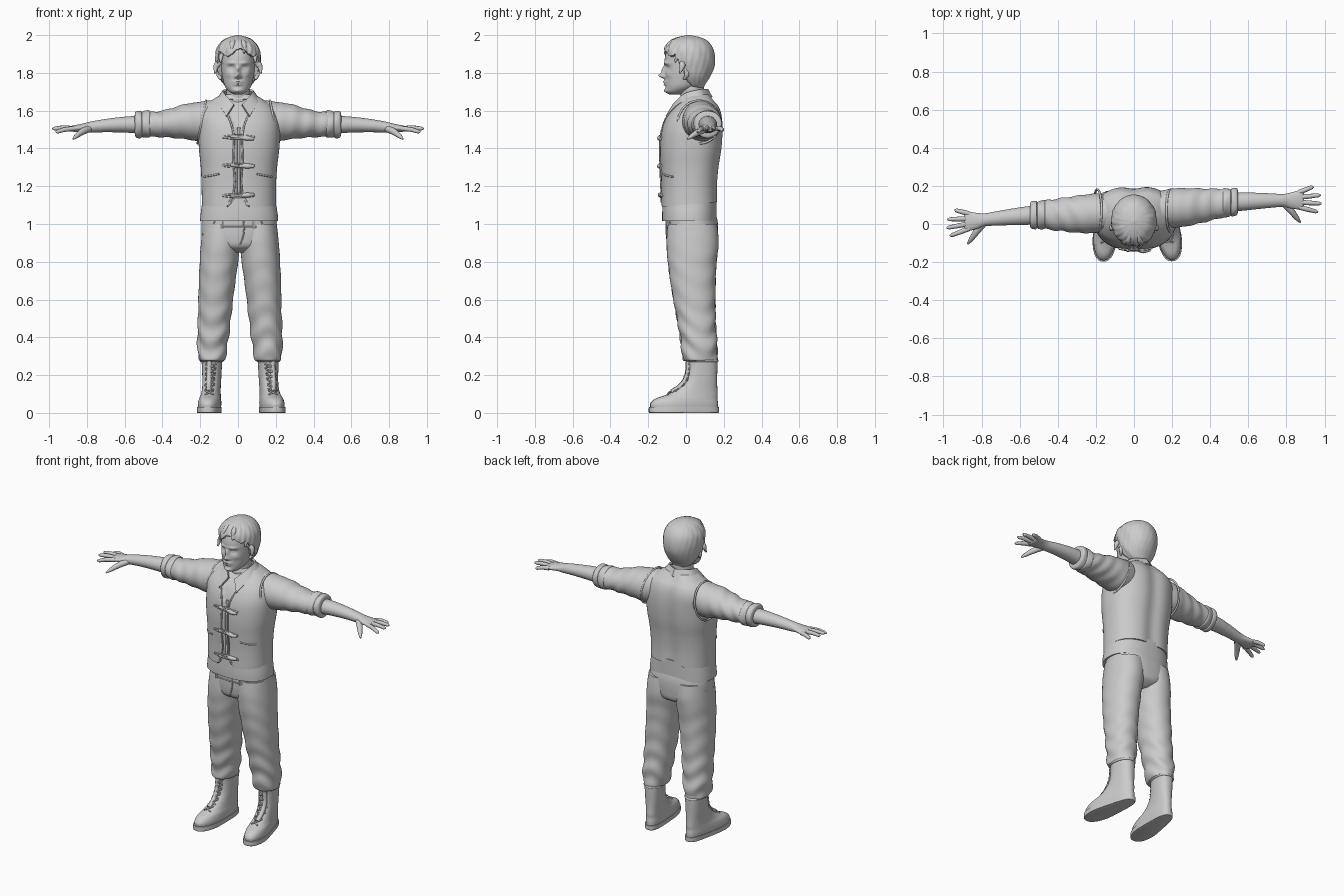
import bpy, bmesh
from math import sin, cos, pi, exp, radians, copysign
from mathutils import Vector, Matrix
from mathutils.bvhtree import BVHTree

if "Cube" in bpy.data.objects:
    bpy.data.objects.remove(bpy.data.objects["Cube"])

clay = bpy.data.materials.new("clay_grey")
clay.use_nodes = True
clay.diffuse_color = (0.6, 0.6, 0.6, 1)
clay.node_tree.nodes["Principled BSDF"].inputs["Base Color"].default_value = clay.diffuse_color
SIDES = ((1, "left"), (-1, "right"))
parts = []


def add(name, data):
    ob = bpy.data.objects.new(name, data)
    bpy.context.collection.objects.link(ob)
    data.materials.append(clay)
    parts.append(ob)
    return ob


def smooth(rows, sub):
    """Catmull-Rom interpolation between rows of numbers."""
    out = []
    for i in range(len(rows) - 1):
        a, b, c, d = (Vector(rows[min(max(i + k, 0), len(rows) - 1)]) for k in (-1, 0, 1, 2))
        for k in range(sub):
            t = k / sub
            out.append(b + (c - a) * t / 2 + (a * 2 - b * 5 + c * 4 - d) * t * t / 2
                       + (b * 3 - a - c * 3 + d) * t ** 3 / 2)
    return out + [Vector(rows[-1])]


def mesh_part(name, verts, faces, solid=0):
    bm = bmesh.new()
    vs = [bm.verts.new(v) for v in verts]
    for f in faces:
        bm.faces.new([vs[i] for i in f])
    bmesh.ops.recalc_face_normals(bm, faces=bm.faces)
    me = bpy.data.meshes.new(name)
    bm.to_mesh(me)
    bm.free()
    ob = add(name, me)
    if solid:
        ob.modifiers.new("thickness", 'SOLIDIFY').thickness = solid
    return ob


def loft(name, rings, axis="z", power=2, n=64, sub=6, ripple=None, edit=None):
    """Skin through rings of (station, centre u, centre v, radius u, radius v)."""
    verts, faces = [], []
    rows = smooth(rings, sub)
    for t, u, v, ru, rv in rows:
        for k in range(n):
            a = 2 * pi * k / n
            c, s = (copysign(abs(f(a)) ** (2 / power), f(a)) for f in (cos, sin))
            m = 1 + (ripple(t, a) if ripple else 0)
            p, q = u + ru * c * m, v + rv * s * m
            co = Vector((p, q, t) if axis == "z" else (t, p, q))
            verts.append(edit(co) if edit else co)
    for j in range(len(rows) - 1):
        for k in range(n):
            m = (k + 1) % n
            faces.append((j * n + k, j * n + m, j * n + n + m, j * n + n + k))
    faces += [tuple(range(n)), tuple(range(len(verts) - n, len(verts)))]
    return mesh_part(name, verts, faces)


def tube(name, pts, r, radii=None, closed=False):
    cu = bpy.data.curves.new(name, 'CURVE')
    cu.dimensions, cu.bevel_depth, cu.bevel_resolution = '3D', r, 3
    cu.resolution_u, cu.use_fill_caps = 6, True
    sp = cu.splines.new('BEZIER')
    sp.bezier_points.add(len(pts) - 1)
    sp.use_cyclic_u = closed
    for i, (bp, p) in enumerate(zip(sp.bezier_points, pts)):
        bp.co, bp.radius = p, radii[i] if radii else 1
        bp.handle_left_type = bp.handle_right_type = 'AUTO'
    return add(name, cu)


def projector(ob):
    """Drop (x, z) points onto the front of a part."""
    me = ob.data
    tree = BVHTree.FromPolygons([v.co for v in me.vertices], [p.vertices for p in me.polygons])

    def drop(x, z, lift=0.0):
        hit = tree.ray_cast(Vector((x, -1, z)), Vector((0, 1, 0)))[0]
        return Vector((x, (hit.y if hit else 0) - lift, z))
    return drop


# Head: lofted skull with raised and sunken facial features
BUMPS = [(0, 1.785, .034, .013, .014), (0, 1.815, .018, .011, .022), (0, 1.752, .012, .024, .007),
         (0, 1.738, .010, .02, .006), (0, 1.705, .012, .025, .012)]
for s, _ in SIDES:
    BUMPS += [(s * .036, 1.852, .009, .024, .008), (s * .036, 1.826, -.014, .017, .012),
              (s * .036, 1.825, .007, .011, .006), (s * .05, 1.79, .005, .02, .015),
              (s * .015, 1.779, .01, .006, .006)]


def face(v):
    if v.y < 0:
        v.y -= sum(h * exp(-((v.x - x) / a) ** 2 - ((v.z - z) / b) ** 2) for x, z, h, a, b in BUMPS)
    return v


loft("head", [(1.685, 0, -.055, .02, .03), (1.70, 0, -.048, .046, .055), (1.73, 0, -.02, .07, .088),
              (1.78, 0, 0, .083, .11), (1.83, 0, .005, .089, .116), (1.88, 0, .01, .09, .122),
              (1.93, 0, .015, .085, .11), (1.97, 0, .015, .05, .07)],
     power=2.1, n=128, sub=10, edit=face)
loft("neck", [(1.58, 0, .04, .07, .065), (1.66, 0, .035, .063, .062), (1.75, 0, .03, .062, .064)])


# Hair: cap whose face opening is tucked inside the head
def hairline(v):
    if v.y < -.06:
        edge = 1.905 + .02 * sin(45 * v.x + 1)
    elif v.y < .01:
        edge = 1.9 - (v.y + .06) * 2.2
    else:
        edge = 1.74 - (v.y - .01) * .5
    if v.z < edge:
        v.x, v.y = v.x * .66, .02 + (v.y - .02) * .66
    return v


loft("hair", [(1.715, 0, .05, .045, .04), (1.74, 0, .045, .075, .058), (1.78, 0, .03, .102, .098),
              (1.83, 0, .02, .115, .13), (1.88, 0, .018, .12, .136), (1.93, 0, .015, .112, .128),
              (1.97, 0, .015, .083, .098), (1.99, 0, .015, .045, .055), (2, 0, .015, .005, .005)],
     n=128, sub=8, edit=hairline,
     ripple=lambda z, a: (.022 * sin(11 * a + 35 * z) + .015 * sin(23 * a - 50 * z)) * (1.2 - sin(a)) / 2)
for s, side in SIDES:
    tube(side + "_ear", [(s * .09, -.012, 1.765), (s * .102, .004, 1.79), (s * .1, 0, 1.82)], .013, (.5, 1, .7))
    for i in range(4):
        x, z = s * (.03 + .027 * i), 1.965 - .012 * i * i
        tube(side + "_hair_lock", [(x * .5, -.04, z + .015), (x, -.085 + .022 * i, z - .015),
                                   (x * 1.1, -.108 + .025 * i, z - .06)], .017, (.5, 1, .25))


# Vest with an open front and a grooved spine
def vest_shape(v):
    if v.y < 0:
        gap = .02 + max(0, v.z - 1.5) * .38 + max(0, 1.13 - v.z) * .8
        if abs(v.x) < gap and v.z < 1.66:
            v.y += .014
    else:
        v.y -= .014 * exp(-(v.x / .05) ** 2)
    if v.z < 1.2:
        v.z += (1.2 - v.z) * .8 * (v.y + .13)
    return v


vest = loft("vest", [(1.09, .005, .02, .196, .151), (1.2, .004, .02, .197, .15), (1.3, .005, .022, .202, .156),
                     (1.4, .006, .028, .213, .165), (1.5, .006, .036, .217, .163), (1.57, 0, .047, .212, .148),
                     (1.62, 0, .058, .185, .122), (1.655, 0, .06, .14, .093), (1.685, 0, .055, .09, .076)],
            power=2.4, n=144, sub=9, edit=vest_shape)
loft("shirt_tail", [(1.015, .006, .018, .207, .144), (1.06, .006, .018, .203, .144), (1.14, .004, .02, .19, .142)],
     power=2.4, n=96)
on_vest = projector(vest)
tube("shirt_placket", [on_vest(.004, 1.06 + .09 * i, .001) for i in range(6)], .008)

# Toggles with cord loops
for z, tilt in ((1.46, -.008), (1.31, -.005), (1.15, .005)):
    tube("toggle", [on_vest(x, z + tilt * x / .07, .008) for x in (-.04, .01, .05, .085)], .012, (.6, 1, 1.1, .6))
    for h in (-.012, .012):
        tube("toggle_cord", [on_vest(x, z + h * (1 - abs(x) / .09), .004) for x in (-.08, -.04, .04, .09)], .005)

# Vest edging and pockets
for s, side in SIDES:
    edge = [(.085, 1.65), (.055, 1.58), (.026, 1.49), (.024, 1.35), (.024, 1.16), (.045, 1.115)]
    tube(side + "_vest_edge", [on_vest(s * x, z, .001) for x, z in edge], .005)
    tube(side + "_vest_pocket", [on_vest(s * x, z, .001) for x, z in ((.1, 1.265), (.14, 1.257), (.18, 1.25))], .005)
    tube(side + "_armhole_seam", [(s * (.192 - .022 * sin(a)), .07 + .111 * cos(a), 1.54 + .113 * sin(a))
                                  for a in (k * pi / 6 for k in range(12))], .006, closed=True)
    # Shirt collar wing
    top = smooth([(0, .118, 1.715), (s * .075, .07, 1.712), (s * .072, -.01, 1.69), (s * .022, -.07, 1.635)], 5)
    low = smooth([(0, .14, 1.672), (s * .1, .085, 1.672), (s * .105, -.025, 1.645), (s * .062, -.108, 1.572)], 5)
    m = len(top)
    mesh_part(side + "_collar", top + low, [(i, i + 1, m + i + 1, m + i) for i in range(m - 1)], .012)

# Arms, slightly turned about the body
for s, side in SIDES:
    def turn(v):
        v = Vector(v)
        return Vector((s * v.x, v.y + .065 * s * v.x, v.z))

    def creases(x, a):
        return .035 * min(1, max(0, x - .2) * 6) * sin(75 * x + 2 * sin(a + s) + 2 * a)

    loft(side + "_sleeve", [(.08, .065, 1.55, .085, .1), (.15, .068, 1.548, .098, .106), (.21, .07, 1.542, .103, .103),
                            (.28, .07, 1.542, .099, .093), (.4, .075, 1.53, .084, .07), (.48, .08, 1.527, .073, .066)],
         axis="x", sub=12, ripple=creases, edit=turn)
    loft(side + "_rolled_cuff", [(.465, .081, 1.527, .06, .058), (.47, .081, 1.528, .076, .072),
                                 (.5, .081, 1.528, .073, .07), (.508, .081, 1.528, .068, .066),
                                 (.515, .081, 1.528, .074, .072), (.54, .081, 1.528, .07, .069),
                                 (.547, .081, 1.528, .048, .046)],
         axis="x", edit=turn, ripple=lambda x, a: .03 * sin(3 * a + 60 * x))
    loft(side + "_forearm", [(.5, .081, 1.526, .051, .048), (.6, .08, 1.526, .046, .042), (.7, .077, 1.521, .039, .035),
                             (.78, .073, 1.513, .034, .029), (.82, .07, 1.51, .041, .022), (.86, .07, 1.506, .049, .018),
                             (.885, .071, 1.504, .047, .014), (.893, .071, 1.503, .03, .007)],
         axis="x", edit=turn)
    tips = [(.966, .0, 1.487), (.984, .043, 1.505), (.98, .088, 1.507), (.942, .135, 1.497)]
    for i, tip in enumerate(tips):
        base, tip = Vector((.865, .032 + .026 * i, 1.505)), Vector(tip)
        tube(side + "_finger", [turn(p) for p in (base, base.lerp(tip, .5) + Vector((0, 0, .004)),
                                                  base.lerp(tip, .9), tip)], .0125, (1.05, 1, .8, .3))
    thumb = [(.79, .055, 1.505), (.825, .015, 1.488), (.855, -.025, 1.466), (.873, -.048, 1.45)]
    tube(side + "_thumb", [turn(p) for p in thumb], .016, (1.2, 1.1, .8, .3))

# Trouser seat, fly and pockets
seat = loft("trouser_seat", [(.85, .005, .035, .06, .08), (.88, .005, .034, .15, .125), (.93, .006, .033, .195, .136),
                             (1.0, .006, .032, .199, .137), (1.06, .006, .025, .19, .132)], power=2.3, n=96)
on_seat = projector(seat)
tube("fly_seam", [on_seat(x, z) for x, z in ((.03, 1.03), (.03, .95), (.012, .89))], .004)
tube("waistband", [on_seat(x / 20, .985, 0) for x in range(-3, 4)], .004)
for s, side in SIDES:
    tube(side + "_trouser_pocket", [on_seat(s * x, z) for x, z in ((.12, 1.02), (.15, .97), (.185, .945))], .004)
    tube(side + "_belt_loop", [on_seat(s * .085, z, .002) for z in (1.03, .975)], .006)

# Trouser legs, boots and laces
for s, side in SIDES:
    off = Vector((.01, 0, 0))

    def folds(z, a):
        low = min(1, max(0, .62 - z) * 4)
        return (.012 + .04 * low) * sin(52 * z + 2.2 * sin(a * 2 + s) + a) * min(1, max(0, .95 - z) * 5)

    loft(side + "_trouser_leg", [(.275, s * .148, .075, .06, .08), (.285, s * .149, .074, .07, .09),
                                 (.34, s * .146, .071, .078, .094), (.42, s * .141, .063, .084, .097),
                                 (.52, s * .133, .052, .088, .104), (.64, s * .125, .041, .094, .115),
                                 (.78, s * .113, .033, .101, .127), (.9, s * .102, .035, .104, .138),
                                 (1.0, s * .095, .034, .1, .13)],
         power=2.15, sub=10, ripple=folds, edit=lambda v: v + off)
    ankle = Vector((.16 if s > 0 else -.138, .09, 0))
    spin = Matrix.Rotation(.16 if s > 0 else -.09, 3, 'Z')

    def plant(v):
        v = Vector(v)
        v.x *= 1 + .12 * sin(14 * min(.1, max(-.2, -v.y)) - .3) * max(0, 1 - v.z * 8)
        return spin @ Vector((v.x, v.y - .09, v.z)) + ankle

    loft(side + "_sole", [(0, 0, -.012, .058, .18), (.004, 0, -.012, .061, .186), (.03, 0, -.012, .061, .186)],
         power=2.5, edit=plant)
    boot = loft(side + "_boot", [(.025, 0, -.01, .058, .18), (.05, 0, -.01, .059, .18), (.075, 0, .002, .056, .165),
                                 (.098, 0, .034, .051, .134), (.13, 0, .06, .048, .106), (.175, 0, .08, .049, .085),
                                 (.24, 0, .088, .052, .078), (.3, 0, .086, .056, .08)],
                power=2.3, sub=8, edit=plant)
    on_boot = projector(boot)
    tube(side + "_boot_tongue", [on_boot(plant((0, -.1 + .3 * (z - .1), z)).x, z) for z in (.11, .15, .2, .27)], .014)
    for i in range(6):
        z, w = .108 + .028 * i, .022 + .001 * i
        mid = plant((0, .03 - .1 * (5 - i) / 5, z)).x
        for d in (-1, 1):
            tube(side + "_lace", [on_boot(mid + w * x, z + d * .011 * x, .005 * (2 - abs(x)))
                                  for x in (-1, 0, 1)], .0045)
    tube(side + "_boot_rim", [plant((.055 * cos(a), .086 + .08 * sin(a), .276))
                              for a in (k * pi / 6 for k in range(12))], .007, closed=True)

# Turn curves into meshes and smooth all parts
bpy.ops.object.select_all(action='DESELECT')
for ob in parts:
    ob.select_set(True)
bpy.context.view_layer.objects.active = parts[0]
bpy.ops.object.convert(target='MESH')
bpy.ops.object.shade_smooth_by_angle(angle=radians(55))
